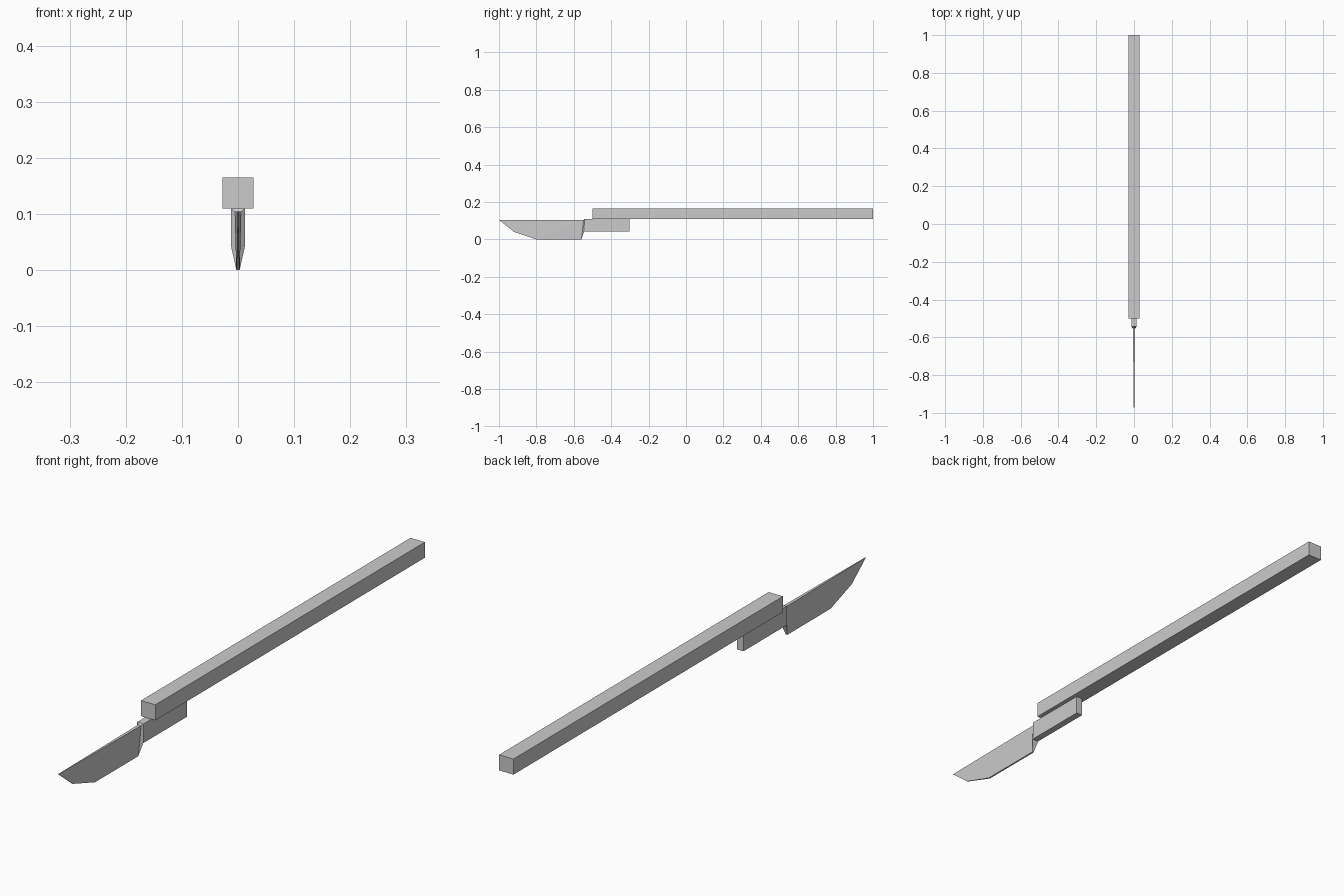
import bpy, bmesh

if "Cube" in bpy.data.objects:
    bpy.data.objects.remove(bpy.data.objects["Cube"])


def slab(name, pts, sides):
    """Symmetric solid: outline points (half_width, y, z), side faces mirrored in x."""
    bm = bmesh.new()
    right = [bm.verts.new((w, y, z)) for w, y, z in pts]
    left = [bm.verts.new((-w, y, z)) for w, y, z in pts]
    for f in sides:
        bm.faces.new([right[i] for i in f])
        bm.faces.new([left[i] for i in reversed(f)])
    n = len(pts)
    for i in range(n):
        j = (i + 1) % n
        bm.faces.new((right[i], left[i], left[j], right[j]))
    bmesh.ops.recalc_face_normals(bm, faces=bm.faces[:])
    mesh = bpy.data.meshes.new(name)
    bm.to_mesh(mesh)
    bm.free()
    obj = bpy.data.objects.new(name, mesh)
    bpy.context.collection.objects.link(obj)
    return obj


# Long square handle
W = 0.028
slab("handle", [(W, -0.5, 0.11), (W, 1.0, 0.11), (W, 1.0, 0.165), (W, -0.5, 0.165)],
     [(0, 1, 2, 3)])

# Blade root shared by blade and neck
heel = (0.003, -0.559, 0.0)
root = (0.006, -0.547, 0.104)

# Thin blade, tapering towards the tip and cutting edge
slab("blade", [(0.001, -1.0, 0.104), (0.0015, -0.92, 0.04), (0.003, -0.8, 0.0), heel, root],
     [(0, 1, 4), (1, 2, 4), (2, 3, 4)])

# Neck block under the handle, narrowing into the blade root
N = 0.0125
slab("neck", [heel, (N, -0.545, 0.043), (N, -0.302, 0.043), (N, -0.302, 0.11),
              (N, -0.543, 0.11), root],
     [(0, 1, 4, 5), (1, 2, 3, 4)])
